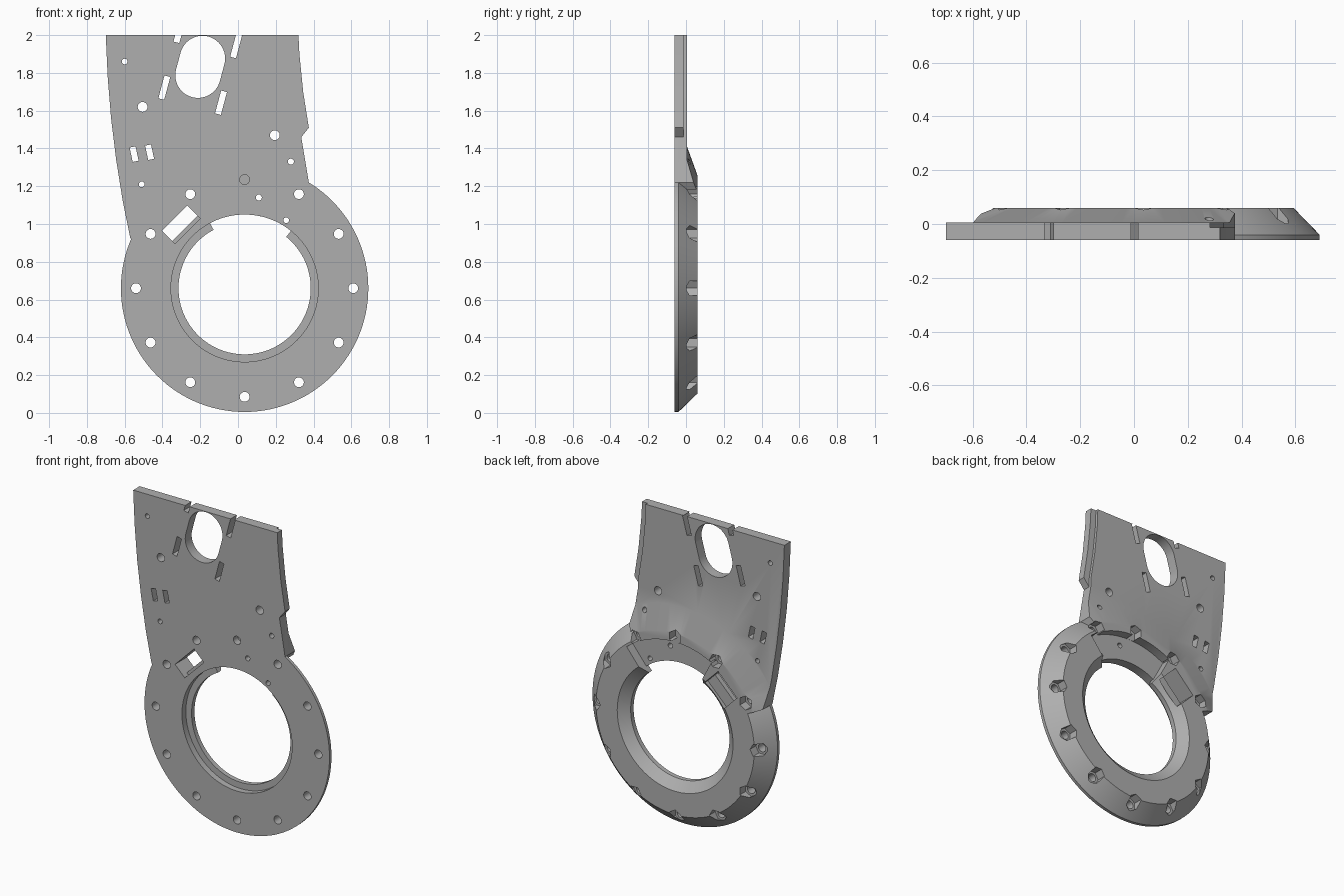
import bpy
import bmesh
from math import sin, cos, radians, pi

cube = bpy.data.objects.get("Cube")
if cube:
    bpy.data.objects.remove(cube, do_unlink=True)

CX, CZ = 0.035, 0.66        # ring axis
FRONT, FLOOR, BACK = -0.06, 0.005, 0.06

grey = bpy.data.materials.new("plain grey")
grey.use_nodes = True
grey.diffuse_color = (0.43, 0.43, 0.43, 1)
grey.node_tree.nodes["Principled BSDF"].inputs["Base Color"].default_value = grey.diffuse_color


def finish(bm, name):
    bmesh.ops.recalc_face_normals(bm, faces=bm.faces)
    mesh = bpy.data.meshes.new(name)
    bm.to_mesh(mesh)
    bm.free()
    mesh.materials.append(grey)
    ob = bpy.data.objects.new(name, mesh)
    bpy.context.collection.objects.link(ob)
    return ob


def prism(name, outline, y0, y1):
    """Extrude an (x, z) outline along y."""
    bm = bmesh.new()
    face = bm.faces.new([bm.verts.new((x, y0, z)) for x, z in outline])
    new = bmesh.ops.extrude_face_region(bm, geom=[face])["geom"]
    bmesh.ops.translate(bm, vec=(0, y1 - y0, 0),
                        verts=[v for v in new if isinstance(v, bmesh.types.BMVert)])
    return finish(bm, name)


def turned(name, profile, n=120):
    """Solid of revolution about the ring axis; profile of (radius, y)."""
    bm = bmesh.new()
    rings = [[bm.verts.new((CX + r * cos(2 * pi * i / n), y, CZ + r * sin(2 * pi * i / n)))
              for i in range(n)] for r, y in profile]
    for a, b in zip(rings, rings[1:]):
        for i in range(n):
            j = (i + 1) % n
            bm.faces.new((a[i], a[j], b[j], b[i]))
    bm.faces.new(rings[0])
    bm.faces.new(rings[-1])
    return finish(bm, name)


def combine(target, tool, operation):
    mod = target.modifiers.new("combine", 'BOOLEAN')
    mod.operation = operation
    mod.solver = 'EXACT'
    mod.object = tool
    bpy.context.view_layer.objects.active = target
    bpy.ops.object.modifier_apply(modifier=mod.name)
    bpy.data.objects.remove(tool, do_unlink=True)


def circle(x, z, r, n=24, turn=0):
    return [(x + r * cos(turn + 2 * pi * i / n), z + r * sin(turn + 2 * pi * i / n))
            for i in range(n)]


def polar(r, deg):
    return CX + r * cos(radians(deg)), CZ + r * sin(radians(deg))


def sector(a0, a1, r0, r1, n=24):
    steps = [a0 + (a1 - a0) * i / n for i in range(n + 1)]
    return [polar(r1, a) for a in steps] + [polar(r0, a) for a in reversed(steps)]


def box(x, z, w, h, deg):
    c, s = cos(radians(deg)), sin(radians(deg))
    corners = ((-w, -h), (w, -h), (w, h), (-w, h))
    return [(x + (u * c - v * s) / 2, z + (u * s + v * c) / 2) for u, v in corners]


def cut(outline, y0=-0.1, y1=0.1):
    combine(body, prism("cutter", outline, y0, y1), 'DIFFERENCE')


# Upper plate outline
right_edge = [(0.32, 2), (0.325, 1.9), (0.345, 1.7), (0.375, 1.51), (0.335, 1.46), (0.375, 1.22)]
left_edge = [(-0.57, 0.925), (-0.61, 1.12), (-0.645, 1.34), (-0.672, 1.56), (-0.69, 1.78), (-0.70, 2)]
outline = right_edge + [(CX, CZ)] + left_edge

# Bevelled ring, flat plate, and the sloped shoulder that blends them
body = turned("mounting_plate", [(0.655, FRONT), (0.655, -0.04), (0.56, BACK)])
combine(body, prism("upper_plate", outline, FRONT, FLOOR), 'UNION')
shoulder = turned("shoulder", [(0.82, -0.02), (0.6, BACK)])
combine(shoulder, prism("shoulder_limit", outline, FRONT, 0.1), 'INTERSECT')
combine(body, shoulder, 'UNION')

# Stepped bore: front counterbore, lip and back chamfer
combine(body, turned("bore", [(0.39, -0.1), (0.39, -0.02), (0.35, -0.02), (0.35, 0.01),
                              (0.41, BACK), (0.41, 0.1)]), 'DIFFERENCE')

# Open sector at the top of the ring
cut(sector(51, 118, 0.2, 0.39))
cut(sector(51, 118, 0.2, 0.545), y0=FLOOR - 0.004)

# Angled window with its front and back pockets
for r0, r1, y0, y1 in ((0.448, 0.525, -0.1, 0.1), (0.428, 0.525, -0.1, -0.02), (0.375, 0.525, 0.012, 0.1)):
    cut(box(*polar((r0 + r1) / 2, 135), r1 - r0, 0.19, 135), y0, y1)

# Bolt circle with hexagonal nut pockets in the back
for k in range(12):
    x, z = polar(0.575, 30 * k)
    cut(circle(x, z, 0.026), y1=-0.015 if k == 3 else 0.1)
    cut(circle(x, z, 0.045, 6, radians(30 * k)), y0=FLOOR - 0.003)

# Loose round holes
for x, z, r in ((-0.60, 1.86, 0.015), (-0.505, 1.62, 0.026), (-0.51, 1.21, 0.015),
                (0.195, 1.47, 0.026), (0.28, 1.33, 0.016), (0.11, 1.14, 0.016), (0.255, 1.02, 0.015)):
    cut(circle(x, z, r))

# Small upright windows
for x, z in ((-0.55, 1.37), (-0.468, 1.38)):
    cut(box(x, z, 0.032, 0.078, 12))

# Tilted oblong opening and its four slots
OX, OZ, TILT = -0.20, 1.832, radians(-15)
oblong = []
for half in (0, 1):
    side = 1 - 2 * half
    for i in range(25):
        a = TILT + pi * half + pi * i / 24
        oblong.append((OX - side * 0.046 * sin(TILT) + 0.12 * cos(a),
                       OZ + side * 0.046 * cos(TILT) + 0.12 * sin(a)))
cut(oblong)
for dx, dz in ((-0.19, -0.11), (0.19, 0.11), (0.11, -0.19), (-0.11, 0.19)):
    cut(box(OX + dx, OZ + dz, 0.032, 0.125, -15))

# Rebate along the back of the right edge
rebate = [(x - 0.04, z) for x, z in right_edge[:4]]
rebate[0] = (0.28, 2.1)
cut(rebate + [(0.335, 1.46), (0.5, 1.46), (0.5, 2.1)], y0=-0.013)

# Smooth curved walls, crisp edges
bpy.ops.object.select_all(action='DESELECT')
body.select_set(True)
bpy.context.view_layer.objects.active = body
bpy.ops.object.shade_smooth_by_angle(angle=radians(25))
